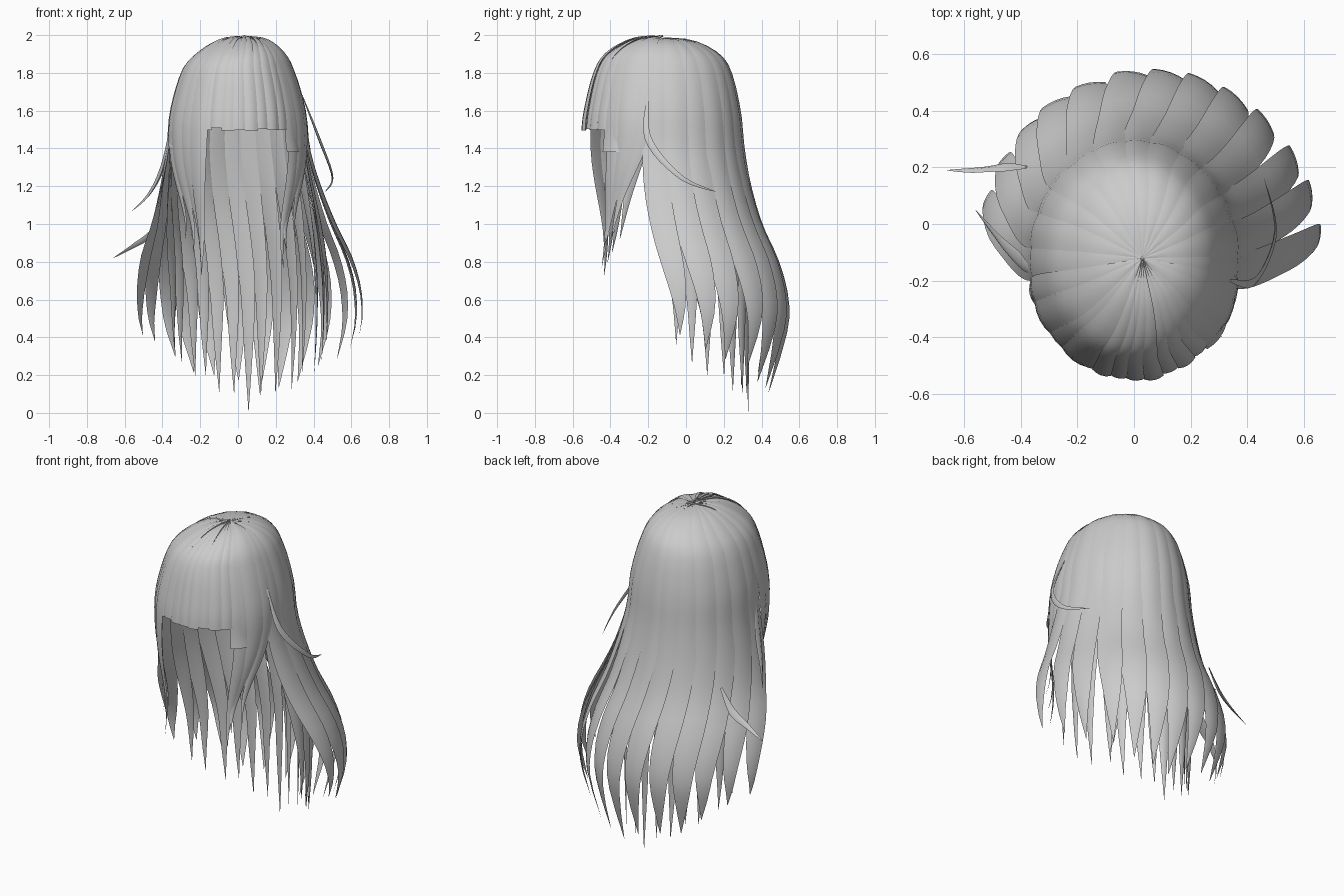
import bpy, bmesh, math, random
from mathutils import Vector

random.seed(4)
cube = bpy.data.objects.get("Cube")
if cube:
    bpy.data.objects.remove(cube)

hair = bpy.data.materials.new("hair_grey")
hair.use_nodes = True
COLOUR = (0.6, 0.6, 0.6, 1)
hair.diffuse_color = COLOUR
hair.node_tree.nodes["Principled BSDF"].inputs["Base Color"].default_value = COLOUR

# Overall hair envelope: height, half width, half depth
OUTER = [Vector(p) for p in (
    (1.985, .002, .002), (1.97, .13, .16), (1.9, .235, .295), (1.8, .3, .36),
    (1.6, .355, .405), (1.4, .375, .425), (1.2, .42, .46), (1.0, .48, .515),
    (.8, .56, .6), (.6, .605, .65), (.4, .59, .64), (0, .46, .53))]
# Inner curtain hanging nearly straight
INNER = [Vector(p) for p in (
    (1.6, .335, .385), (1.3, .365, .415), (1.0, .4, .44),
    (.7, .42, .445), (.4, .42, .445), (0, .39, .45))]
CENTRE_Y = -.12
ARC = [-1, -.5, 0, .5, 1]


def smooth(a, b, x):
    t = min(1, max(0, (x - a) / (b - a)))
    return t * t * (3 - 2 * t)


def spline(points, f):
    """Smooth curve through points, f from 0 to 1."""
    n = len(points) - 1
    i = min(int(f * n), n - 1)
    t = f * n - i
    p, q = points[i], points[i + 1]
    a = points[i - 1] if i else p
    b = points[i + 2] if i + 2 <= n else q
    return .5 * (2 * p + (q - a) * t + (2 * a - 5 * p + 4 * q - b) * t ** 2
                 + (3 * p - a - 3 * q + b) * t ** 3)


def param_at(profile, z):
    lo, hi = 0, 1
    for _ in range(30):
        mid = (lo + hi) / 2
        if spline(profile, mid).x > z:
            lo = mid
        else:
            hi = mid
    return lo


def envelope(angle, prof, scale, lift):
    """Point on the envelope, pushed outward by lift."""
    z, rx, ry = prof
    c, s = math.cos(math.radians(angle)), math.sin(math.radians(angle))
    up = max(0, (z - 1.55) / .45)
    shift = .055 * smooth(1.5, .6, z) + .03 * smooth(1.8, 2, z)
    out = lift * (1 - up)
    return Vector((shift + c * (rx * scale + out),
                   CENTRE_Y + s * (ry * scale + out), z + lift * up))


def skin(bm, rings):
    """Join rings of points into a closed lock."""
    rows = [[bm.verts.new(p) for p in ring] for ring in rings]
    n = len(rows[0])
    for a, b in zip(rows, rows[1:]):
        for i in range(n):
            j = (i + 1) % n
            bm.faces.new((a[i], a[j], b[j], b[i]))
    bm.faces.new(rows[0][::-1])
    bm.faces.new(rows[-1])


def strand(bm, start, end, half, tip, profile=OUTER, scale=1, taper=.75, power=2,
           lift=0, bend=1.4, spread=1, bulge=.008, tilt=0):
    """Lock lying on a profile from its top to height tip."""
    last = param_at(profile, tip)
    steps = 28
    rings = []
    for k in range(steps + 1):
        prof = spline(profile, last * k / steps)
        z = prof.x
        m = smooth(bend, max(tip, .5) if scale == 1 else tip, z)
        angle = start + (end - start) * m
        sc = 1 + (scale - 1) * m
        w = half * (1 + (spread - 1) * m)
        if taper:
            w *= max(.015, 1 - min(1, max(0, (tip + taper - z) / taper)) ** power)
        # Locks flatten toward the crown and the tip, and overlap like shingles below
        thin = min(1, w / half * 1.5) * (.15 + .85 * min(1, prof.y / .33) ** 2)
        turn = tilt * thin * smooth(1.4, .8, z)
        outer = [envelope(angle + u * w, prof, sc,
                          lift + turn * u + bulge * thin * (1 - u * u)) for u in ARC]
        inner = [envelope(angle + u * w, prof, sc, lift + turn * u - .006 * thin)
                 for u in ARC[-2:0:-1]]
        rings.append(outer + inner)
    skin(bm, rings)


def wisp(bm, points, width):
    """Thin free lock along a curve, pointed at its tip."""
    points = [Vector(p) for p in points]
    rings = []
    for k in range(17):
        f = k / 16
        p = spline(points, f)
        d = (spline(points, min(1, f + .02)) - spline(points, max(0, f - .02))).normalized()
        out = Vector((p.x, p.y - CENTRE_Y, 0)).normalized()
        side = d.cross(out).normalized()
        out = side.cross(d)
        w = width * max(.02, (1 - f ** 2) * (.3 + .7 * smooth(0, .4, f)))
        rings.append([p + side * w, p + out * w * .4, p - side * w, p - out * w * .4])
    skin(bm, rings)


def finish(bm, name):
    bmesh.ops.recalc_face_normals(bm, faces=bm.faces)
    mesh = bpy.data.meshes.new(name)
    bm.to_mesh(mesh)
    bm.free()
    mesh.materials.append(hair)
    obj = bpy.data.objects.new(name, mesh)
    bpy.context.collection.objects.link(obj)
    bpy.ops.object.select_all(action='DESELECT')
    obj.select_set(True)
    bpy.context.view_layer.objects.active = obj
    bpy.ops.object.shade_smooth_by_angle(angle=math.radians(50))


# Outer back and side hair: full on the head, split into points below
MIDDLE, LOW_MIDDLE, SPAN, SQUEEZE = 88, 84, 102, .8
bm = bmesh.new()
COUNT = 13
for i in range(COUNT):
    side = (i + .5) / COUNT * 2 - 1
    low = side * SPAN * SQUEEZE + random.uniform(-1.5, 1.5)
    tip = .13 + .35 * abs(side) ** 1.6 + random.uniform(-.03, .03)
    strand(bm, MIDDLE + side * SPAN, LOW_MIDDLE + low, SPAN / COUNT * 1.12, tip,
           taper=.85, power=2.2, spread=.84, lift=.002 * (i % 2), bulge=.006,
           tilt=.014)
finish(bm, "back_hair")

# Inner layer with longer, narrower points
bm = bmesh.new()
COUNT = 14
for i in range(COUNT):
    side = (i + .5) / COUNT * 2 - 1
    low = side * SPAN * SQUEEZE + random.uniform(-3, 3)
    tip = .32 * abs(side) ** 1.5 + (0 if i == 7 else random.uniform(.03, .1))
    strand(bm, MIDDLE + side * (SPAN - 6), LOW_MIDDLE + low, SPAN / COUNT, tip,
           profile=INNER, taper=1, power=1.8, spread=.85, tilt=.014)
finish(bm, "inner_back_hair")

# Blunt fringe with a longer step on the left
bm = bmesh.new()
LIFTS = [.006, .012, .006, .01, .015, .006, .012, .006]
for i, lift in enumerate(LIFTS):
    a = -122 + (i + .5) * 76 / len(LIFTS)
    strand(bm, a, a, 38 / len(LIFTS) * 1.12, 1.5 + random.uniform(-.008, .008),
           taper=0, lift=lift)
strand(bm, -40, -40, 8, 1.38, taper=0, lift=.005)
finish(bm, "fringe")

# Side locks framing the face: start, end, half width, tip height, scale
bm = bmesh.new()
for i, (start, end, half, tip, scale) in enumerate((
        (-36, -58, 9, .77, .62), (-27, -54, 10, .86, .66), (-17, -44, 9, .92, .72),
        (-124, -130, 9, .73, .64), (-137, -132, 10, .8, .65),
        (-150, -138, 10, .85, .68), (-163, -146, 9, .92, .74))):
    strand(bm, start, end, half, tip, scale=scale, taper=.85, power=1.5, bend=1.5,
           lift=.006 + .005 * (i % 2))
finish(bm, "side_locks")

# Stray wisps
bm = bmesh.new()
wisp(bm, [(.34, -.2, 1.68), (.43, -.2, 1.45), (.5, -.03, 1.25), (.46, .16, 1.17)], .022)
wisp(bm, [(-.36, -.17, 1.5), (-.4, -.13, 1.3), (-.47, -.06, 1.16), (-.56, .05, 1.07)], .035)
wisp(bm, [(-.38, .2, 1.08), (-.46, .2, .95), (-.56, .19, .88), (-.66, .19, .82)], .025)
wisp(bm, [(-.36, -.18, 1.46), (-.36, -.26, 1.41), (-.29, -.35, 1.4)], .015)
finish(bm, "stray_wisps")
